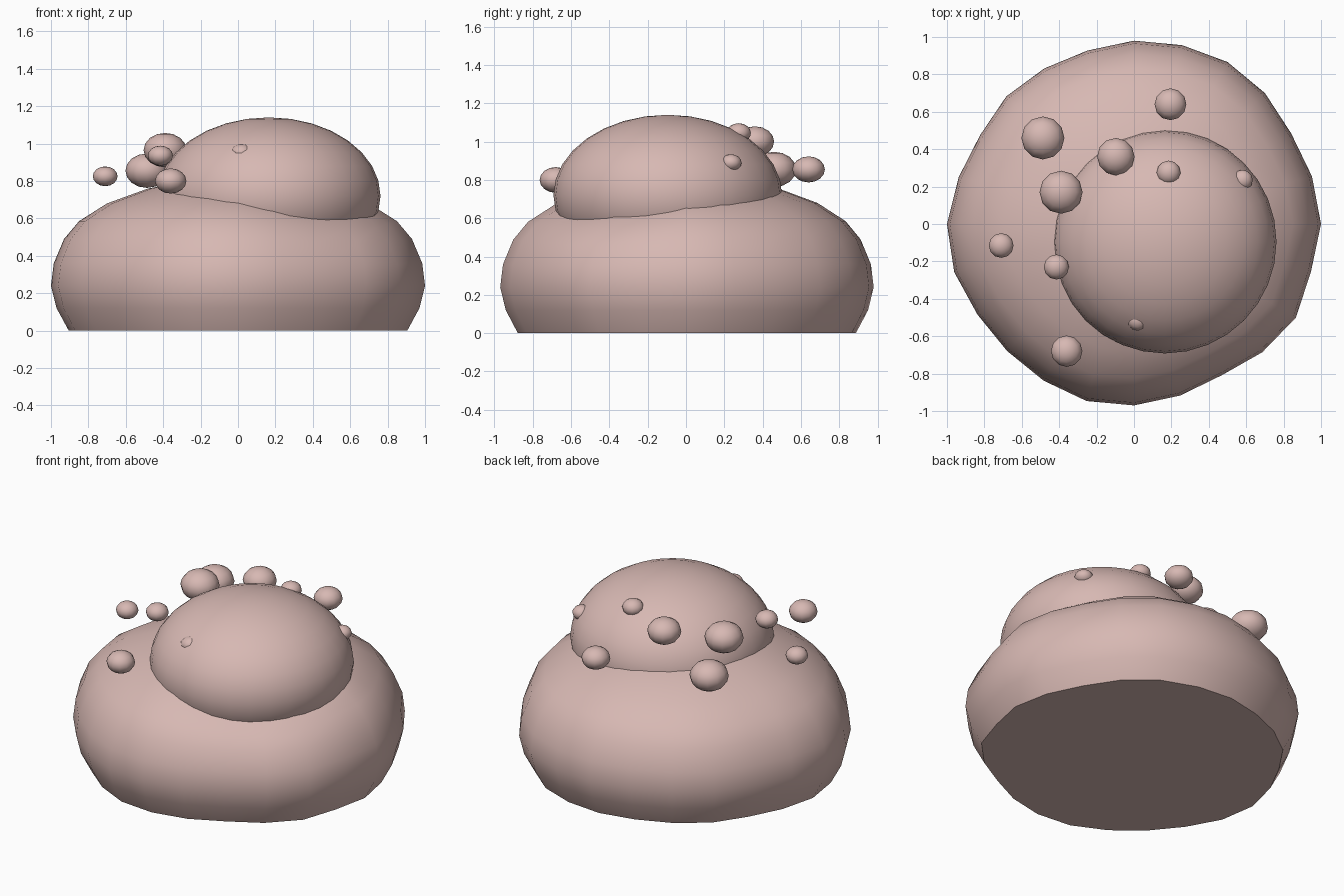
import bpy, bmesh
from math import sin, cos, pi, radians, exp

cube = bpy.data.objects.get("Cube")
if cube:
    bpy.data.objects.remove(cube, do_unlink=True)

mat = bpy.data.materials.new("dusty pink")
mat.use_nodes = True
colour = (0.68, 0.48, 0.45, 1)
mat.diffuse_color = colour
bsdf = next(n for n in mat.node_tree.nodes if n.type == "BSDF_PRINCIPLED")
bsdf.inputs["Base Color"].default_value = colour


def finish(name, bm, location=(0, 0, 0)):
    """Turn a bmesh into a smooth-shaded object."""
    bmesh.ops.recalc_face_normals(bm, faces=bm.faces)
    mesh = bpy.data.meshes.new(name)
    bm.to_mesh(mesh)
    bm.free()
    mesh.materials.append(mat)
    obj = bpy.data.objects.new(name, mesh)
    obj.location = location
    bpy.context.collection.objects.link(obj)
    bpy.ops.object.select_all(action="DESELECT")
    obj.select_set(True)
    bpy.context.view_layer.objects.active = obj
    bpy.ops.object.shade_smooth_by_angle(angle=radians(40))
    return obj


def ellipsoid(name, location, radius, height, segments, rings):
    bm = bmesh.new()
    bmesh.ops.create_uvsphere(bm, u_segments=segments, v_segments=rings, radius=1)
    bmesh.ops.scale(bm, vec=(radius, radius, height), verts=bm.verts)
    return finish(name, bm, location)


# Lumpy lower mound: uneven outline lofted through a domed profile, flat below
outline = [1.0, .985, .97, .99, 1.0, .99, .98, .96, .96, .965, .95, .97,
           1.0, .995, .967, .96, .967, .98, .97, .95, .935, .97, 1.0, .98]
profile = [(.905, 0), (.97, .12), (1, .24), (.985, .36), (.93, .49),
           (.85, .585), (.70, .68), (.48, .76), (.22, .81)]
count = len(outline)
bm = bmesh.new()
rings = []
for scale, z in profile:
    ring = []
    for i, r in enumerate(outline):
        a = 2 * pi * i / count
        # shallow sag on the front left shoulder, under the dome
        away = (a - radians(318)) / 0.55
        sag = 0.05 * exp(-away * away) * max(0, z - .3) / .4
        ring.append(bm.verts.new((scale * r * cos(a), scale * r * sin(a), z - sag)))
    rings.append(ring)
for low, high in zip(rings, rings[1:]):
    for i in range(count):
        j = (i + 1) % count
        bm.faces.new((low[i], low[j], high[j], high[i]))
bm.faces.new(rings[0])
peak = bm.verts.new((0, 0, .82))
for i in range(count):
    bm.faces.new((rings[-1][i], rings[-1][(i + 1) % count], peak))
finish("lower_mound", bm)

# Off-centre upper dome
ellipsoid("upper_dome", (.165, -.095, .72), .597, .42, 32, 16)

# Slightly flattened bubbles, some half sunk into the dome: x, y, z, radius
bubbles = [
    (-.71, -.115, .825, .066), (-.36, -.68, .80, .084), (-.415, -.23, .935, .067),
    (-.39, .17, .965, .115), (-.487, .46, .855, .115), (-.097, .36, 1.0, .1),
    (.195, .64, .855, .085), (.185, .275, 1.045, .064), (.58, .235, .89, .055),
    (.02, -.51, .95, .06),
]
for n, (x, y, z, r) in enumerate(bubbles, 1):
    ellipsoid(f"bubble_{n}", (x, y, z), r, r * .8, 12, 8)
